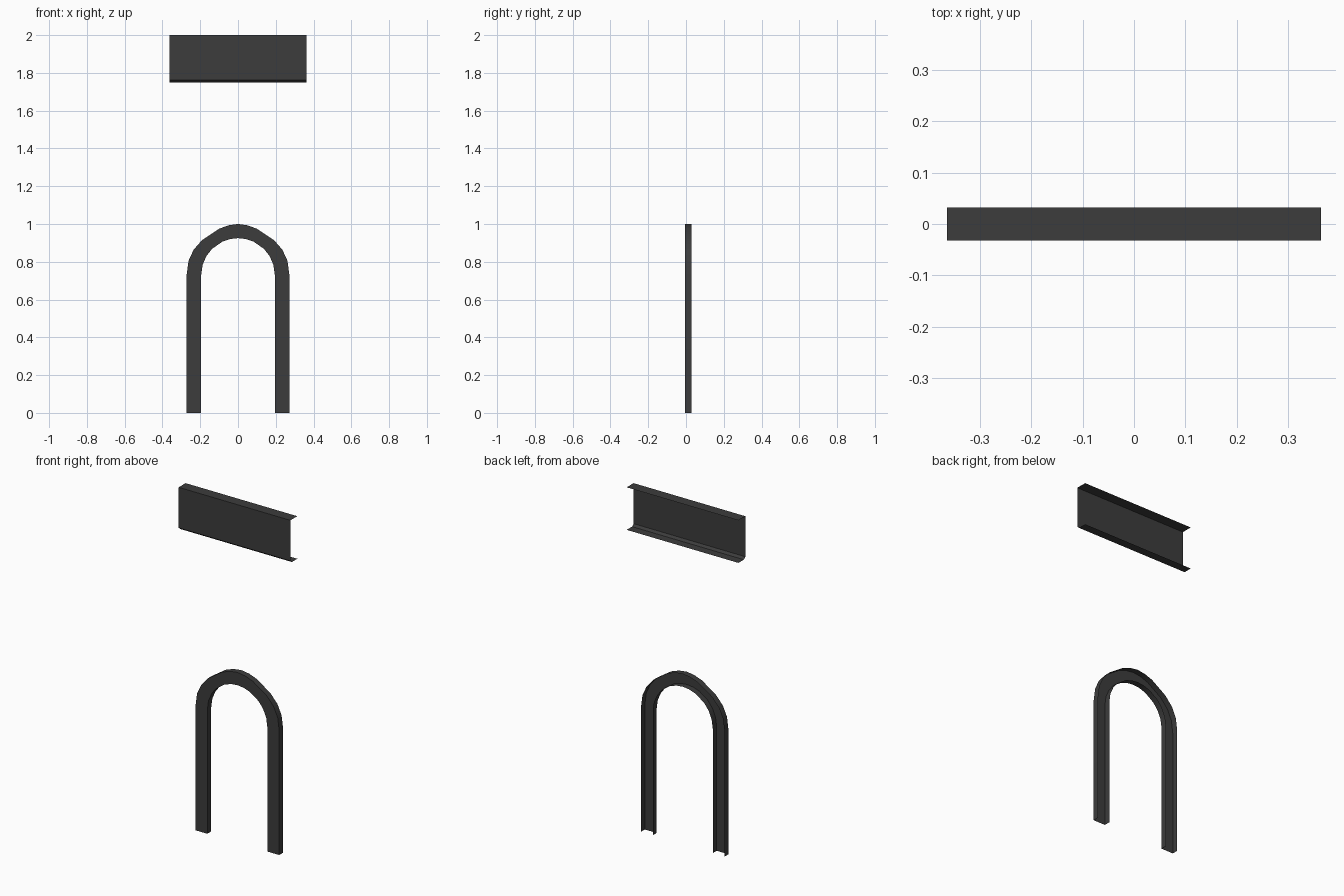
import bpy, math

cube = bpy.data.objects.get("Cube")
if cube:
    bpy.data.objects.remove(cube, do_unlink=True)

# Dark painted metal
metal = bpy.data.materials.new("dark_grey_metal")
metal.use_nodes = True
colour = (0.045, 0.045, 0.045, 1)
metal.diffuse_color = colour
metal.node_tree.nodes["Principled BSDF"].inputs["Base Color"].default_value = colour


def loft(name, rows):
    """Sheet made by joining rows of points, each row of equal length."""
    n = len(rows[0])
    verts = [p for row in rows for p in row]
    faces = [(r * n + i, r * n + i + 1, (r + 1) * n + i + 1, (r + 1) * n + i)
             for r in range(len(rows) - 1) for i in range(n - 1)]
    mesh = bpy.data.meshes.new(name)
    mesh.from_pydata(verts, [], faces)
    mesh.materials.append(metal)
    obj = bpy.data.objects.new(name, mesh)
    bpy.context.collection.objects.link(obj)
    bpy.ops.object.select_all(action="DESELECT")
    obj.select_set(True)
    bpy.context.view_layer.objects.active = obj
    bpy.ops.object.shade_smooth_by_angle(angle=math.radians(30))
    return obj


# Upper panel: folded sheet with top flange, chamfered lower edge and bottom flange
fold = [(0.032, 2.0), (-0.032, 2.0), (-0.032, 1.762), (-0.018, 1.75), (0.032, 1.75)]
loft("header_panel", [[(x, y, z) for x in (-0.363, 0.363)] for y, z in fold])

# Arch frame: channel open at the back, following an inner and an outer outline
SPRING, INNER = 0.73, 0.195
outer_half = [(0.272, 0), (0.272, SPRING), (0.262, 0.805), (0.235, 0.864),
              (0.19, 0.915), (0.10, 0.975), (0.05, 0.993), (0, 1.0)]
angles = [0, 16, 31, 45, 65, 78, 90]
inner_half = [(INNER, 0)] + [(INNER * math.cos(math.radians(a)),
                              SPRING + INNER * math.sin(math.radians(a))) for a in angles]


def mirrored(half):
    return half + [(-x, z) for x, z in reversed(half[:-1])]


FRONT, BACK = -0.006, 0.03
outer, inner = mirrored(outer_half), mirrored(inner_half)
loft("arch_frame", [[(x, y, z) for x, z in outline] for outline, y in
                    ((outer, BACK), (outer, FRONT), (inner, FRONT), (inner, BACK))])
